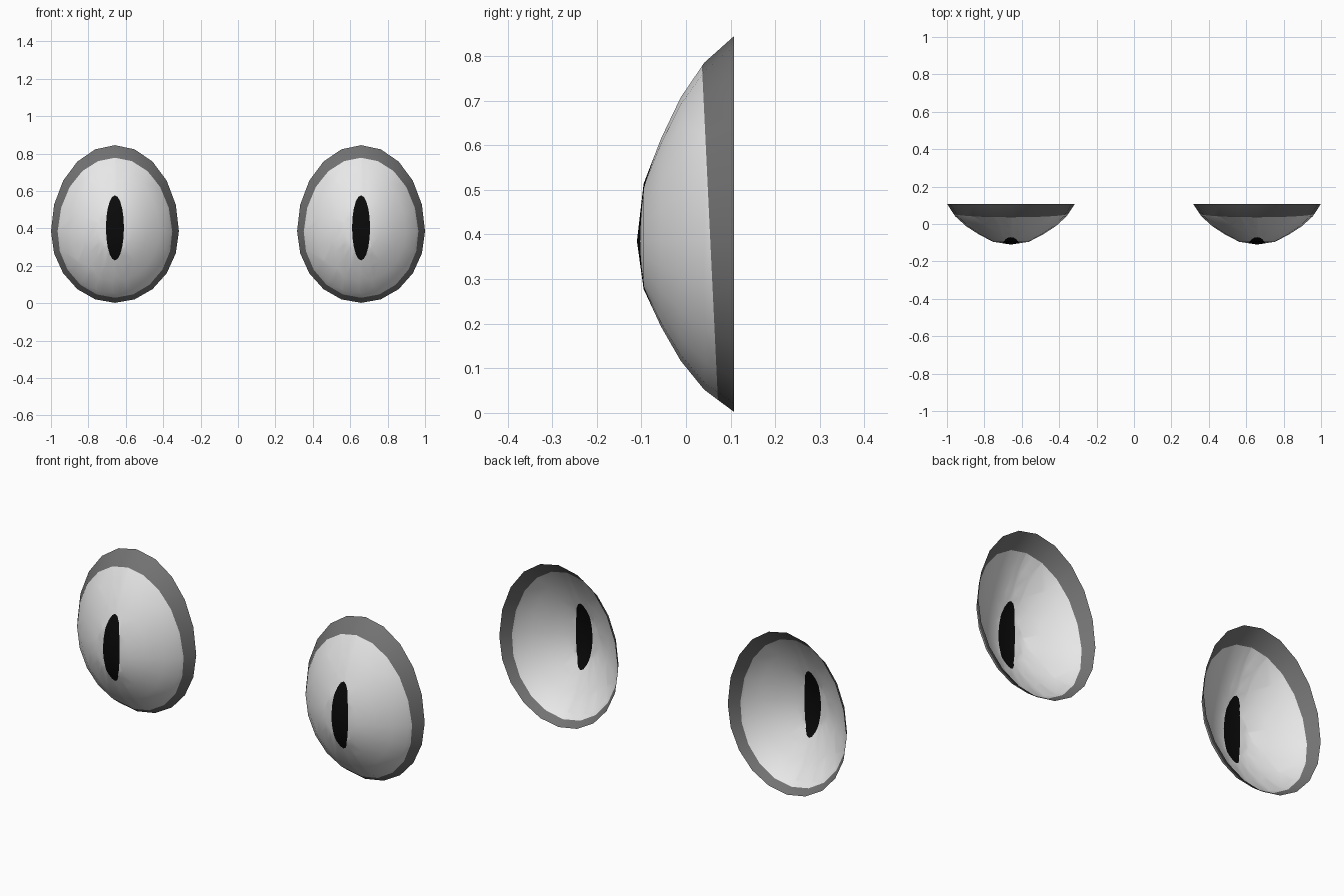
import bpy, bmesh, math
from mathutils import Vector

if "Cube" in bpy.data.objects:
    bpy.data.objects.remove(bpy.data.objects["Cube"])

SIDES = 20
APEX_Z = 0.385
RX, R_UP, R_DOWN = 0.342, 0.46, 0.383
# dome profile: (fraction of rim radius, y depth)
RINGS = [(0.28, -0.095), (0.50, -0.056), (0.70, -0.012), (0.87, 0.041), (1.0, 0.108)]


def material(name, rgb):
    m = bpy.data.materials.new(name)
    m.diffuse_color = (*rgb, 1)
    m.use_nodes = True
    m.node_tree.nodes["Principled BSDF"].inputs["Base Color"].default_value = m.diffuse_color
    return m


WHITE = material("eye_white", (0.8, 0.8, 0.8))
GREY = material("rim_grey", (0.17, 0.17, 0.17))
BLACK = material("pupil_black", (0.003, 0.003, 0.003))


def cut(bm, faces, co, no):
    """Split the given faces with a plane and return all the pieces."""
    geom = set(faces)
    for f in faces:
        geom.update(f.edges)
        geom.update(f.verts)
    res = bmesh.ops.bisect_plane(bm, geom=list(geom), dist=1e-5, plane_co=co, plane_no=no)
    return [g for g in res["geom"] if isinstance(g, bmesh.types.BMFace)]


def build_eye_mesh():
    bm = bmesh.new()
    # open egg-shaped shell, taller above the apex than below
    apex = bm.verts.new((0, -0.11, APEX_Z))
    prev = None
    for frac, y in RINGS:
        ring = []
        for i in range(SIDES):
            a = 2 * math.pi * i / SIDES
            rz = R_UP if math.sin(a) > 0 else R_DOWN
            ring.append(bm.verts.new((RX * frac * math.cos(a), y,
                                      APEX_Z + rz * frac * math.sin(a))))
        for i in range(SIDES):
            j = (i + 1) % SIDES
            if prev:
                bm.faces.new((prev[i], ring[i], ring[j], prev[j]))
            else:
                bm.faces.new((apex, ring[i], ring[j]))
        prev = ring

    # grey rim: everything behind a slightly tilted plane
    co, no = Vector((0, 0.0715, 0.03)), Vector((0, 1, 0.0477)).normalized()
    cut(bm, list(bm.faces), co, no)
    for f in bm.faces:
        f.material_index = 1 if (f.calc_center_median() - co).dot(no) > 0 else 0

    # slit pupil: trim the front faces with the sides of a tall oval
    inside = [f for f in bm.faces if f.calc_center_median().y < 0.02]
    n = 20
    oval = [Vector((0.048 * math.cos(2 * math.pi * k / n), 0,
                    0.403 + 0.174 * math.sin(2 * math.pi * k / n))) for k in range(n)]
    for k in range(n):
        p, q = oval[k], oval[(k + 1) % n]
        no = Vector((q.z - p.z, 0, p.x - q.x)).normalized()
        inside = [f for f in cut(bm, inside, p, no)
                  if (f.calc_center_median() - p).dot(no) < 0]
    for f in inside:
        f.material_index = 2

    for f in bm.faces:
        f.smooth = True
    bm.normal_update()
    if sum(f.normal.y * f.calc_area() for f in bm.faces) > 0:
        bmesh.ops.reverse_faces(bm, faces=list(bm.faces))
    me = bpy.data.meshes.new("eye")
    bm.to_mesh(me)
    bm.free()
    for m in (WHITE, GREY, BLACK):
        me.materials.append(m)
    return me


# a matching pair of eyes
eye = build_eye_mesh()
for name, x in (("left_eye", -0.658), ("right_eye", 0.658)):
    ob = bpy.data.objects.new(name, eye)
    ob.location.x = x
    bpy.context.collection.objects.link(ob)
